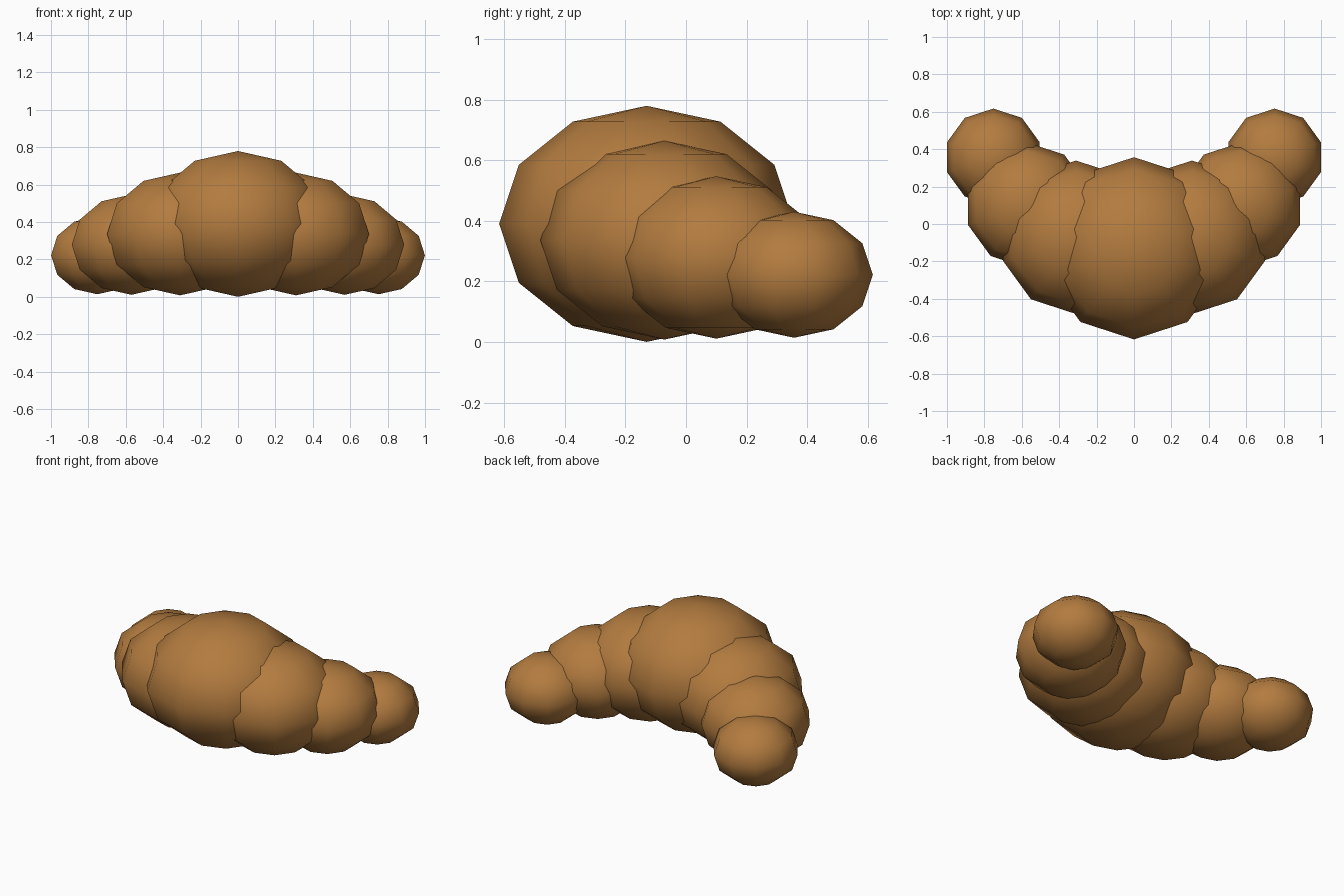
import bpy

if "Cube" in bpy.data.objects:
    bpy.data.objects.remove(bpy.data.objects["Cube"])

# Baked crust colour
crust = bpy.data.materials.new("crust")
crust.diffuse_color = (0.45, 0.20, 0.05, 1)
crust.use_nodes = True
crust.node_tree.nodes["Principled BSDF"].inputs["Base Color"].default_value = crust.diffuse_color


def segment(name, x, y, z, r):
    """One flattened low-poly ball of the pastry."""
    bpy.ops.mesh.primitive_uv_sphere_add(segments=10, ring_count=6, radius=1,
                                         location=(x, y, z))
    ob = bpy.context.object
    ob.name = name
    ob.scale = (r, r, r * 0.8)
    bpy.ops.object.transform_apply(location=False, rotation=False, scale=True)
    bpy.ops.object.shade_smooth()
    ob.data.materials.append(crust)


# Large middle segment
segment("middle_segment", 0, -0.13, 0.39, 0.487)

# Segments shrinking along the crescent towards both tips
for side, s in (("right", 1), ("left", -1)):
    segment("inner_segment_" + side, s * 0.31, -0.071, 0.336, 0.41)
    segment("outer_segment_" + side, s * 0.57, 0.10, 0.279, 0.335)
    segment("tip_segment_" + side, s * 0.752, 0.357, 0.222, 0.26)
